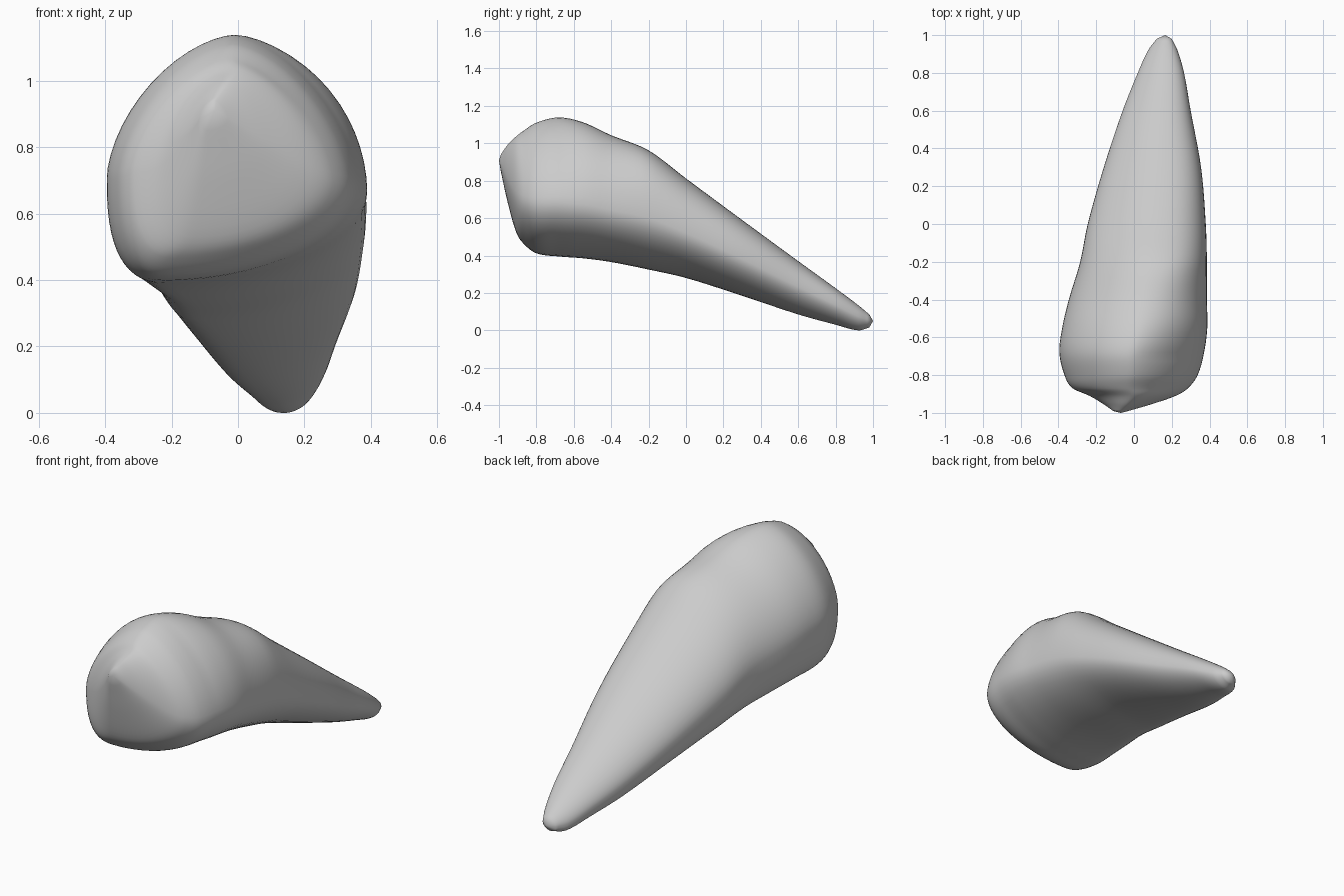
import bpy
import bmesh
import math

default_cube = bpy.data.objects.get("Cube")
if default_cube:
    bpy.data.objects.remove(default_cube, do_unlink=True)

SEGMENTS = 56
STEPS_PER_SPAN = 5

# Cross-section limits along the body: y, left x, right x, low z, high z
SECTIONS = [
    (-.99, -.11, -.03, .85, .94),
    (-.955, -.16, .09, .69, .99),
    (-.91, -.235, .22, .53, 1.035),
    (-.87, -.325, .285, .465, 1.066),
    (-.8, -.368, .337, .412, 1.11),
    (-.68, -.395, .371, .395, 1.138),
    (-.55, -.38, .388, .385, 1.112),
    (-.4, -.345, .386, .365, 1.043),
    (-.2, -.285, .386, .325, .962),
    (0, -.245, .38, .28, .812),
    (.3, -.16, .355, .185, .59),
    (.6, -.06, .3, .085, .37),
    (.8, .02, .265, .03, .225),
    (.92, .075, .23, 0, .135),
    (.98, .12, .2, .015, .085),
]
FRONT_TIP = (-.07, -1, .91)
BACK_TIP = (.165, 1, .05)


def mix(a, b, t):
    t = max(0, min(1, t))
    return a + (b - a) * t


def slope(index, column):
    """Slope of one section limit with respect to y."""
    before = SECTIONS[max(index - 1, 0)]
    after = SECTIONS[min(index + 1, len(SECTIONS) - 1)]
    return (after[column] - before[column]) / (after[0] - before[0])


def smooth_section(index, t):
    """Cubic blend between two neighbouring sections."""
    first, second = SECTIONS[index], SECTIONS[index + 1]
    span = second[0] - first[0]
    values = [mix(first[0], second[0], t)]
    for column in range(1, len(first)):
        ease = t * t * (3 - 2 * t)
        start = t * (1 - t) ** 2 * span * slope(index, column)
        end = t * t * (t - 1) * span * slope(index + 1, column)
        values.append(first[column] + (second[column] - first[column]) * ease + start + end)
    return values


def ring_points(section):
    """Lopsided oval made of four curved quarters."""
    y, left, right, low, high = section
    width, height = right - left, high - low
    toward_tail = (y + .6) / 1.5
    past_head = (y + .7) / .5

    # Where the oval touches each of its limits
    left_z = low + height * .42
    right_z = low + height * mix(.39, .55, toward_tail)
    top_x = left + width * mix(.5, .6, past_head)
    bottom_x = left + width * mix(.23, .45, y)

    # Fullness of each quarter: the upper right shoulder swells behind the head
    upper_right = mix(1.6, 2.35, past_head)
    upper_left = mix(1.65, 1.8, past_head)
    lower_right = mix(1.95, 1.75, toward_tail)
    lower_left = 2.6

    points = []
    for step in range(SEGMENTS):
        angle = math.tau * step / SEGMENTS
        c, s = math.cos(angle), math.sin(angle)
        if s >= 0:
            middle_x, side_z = top_x, high
            power = upper_right if c >= 0 else upper_left
        else:
            middle_x, side_z = bottom_x, low
            power = lower_right if c >= 0 else lower_left
        middle_z, side_x = (right_z, right) if c >= 0 else (left_z, left)
        x = middle_x + (side_x - middle_x) * abs(c) ** (2 / power)
        z = middle_z + (side_z - middle_z) * abs(s) ** (2 / power)
        points.append((x, y, z))
    return points


# Loft the body through the sections
bm = bmesh.new()
sections = [smooth_section(i, step / STEPS_PER_SPAN)
            for i in range(len(SECTIONS) - 1) for step in range(STEPS_PER_SPAN)]
sections.append(SECTIONS[-1])
rings = [[bm.verts.new(p) for p in ring_points(section)] for section in sections]

for ring, following in zip(rings, rings[1:]):
    for i in range(SEGMENTS):
        j = (i + 1) % SEGMENTS
        bm.faces.new((ring[i], ring[j], following[j], following[i]))

# Close both ends with a blunt tip
for tip, ring in ((FRONT_TIP, rings[0]), (BACK_TIP, rings[-1])):
    centre = bm.verts.new(tip)
    for i in range(SEGMENTS):
        bm.faces.new((ring[i], ring[(i + 1) % SEGMENTS], centre))

bmesh.ops.recalc_face_normals(bm, faces=bm.faces)
mesh = bpy.data.meshes.new("tapered_body")
bm.to_mesh(mesh)
bm.free()

body = bpy.data.objects.new("tapered_body", mesh)
bpy.context.collection.objects.link(body)

# Plain grey surface
grey = bpy.data.materials.new("light_grey")
grey.use_nodes = True
grey.diffuse_color = (.6, .6, .6, 1)
grey.node_tree.nodes["Principled BSDF"].inputs["Base Color"].default_value = (.6, .6, .6, 1)
mesh.materials.append(grey)

# Smooth shading
for polygon in mesh.polygons:
    polygon.use_smooth = True
